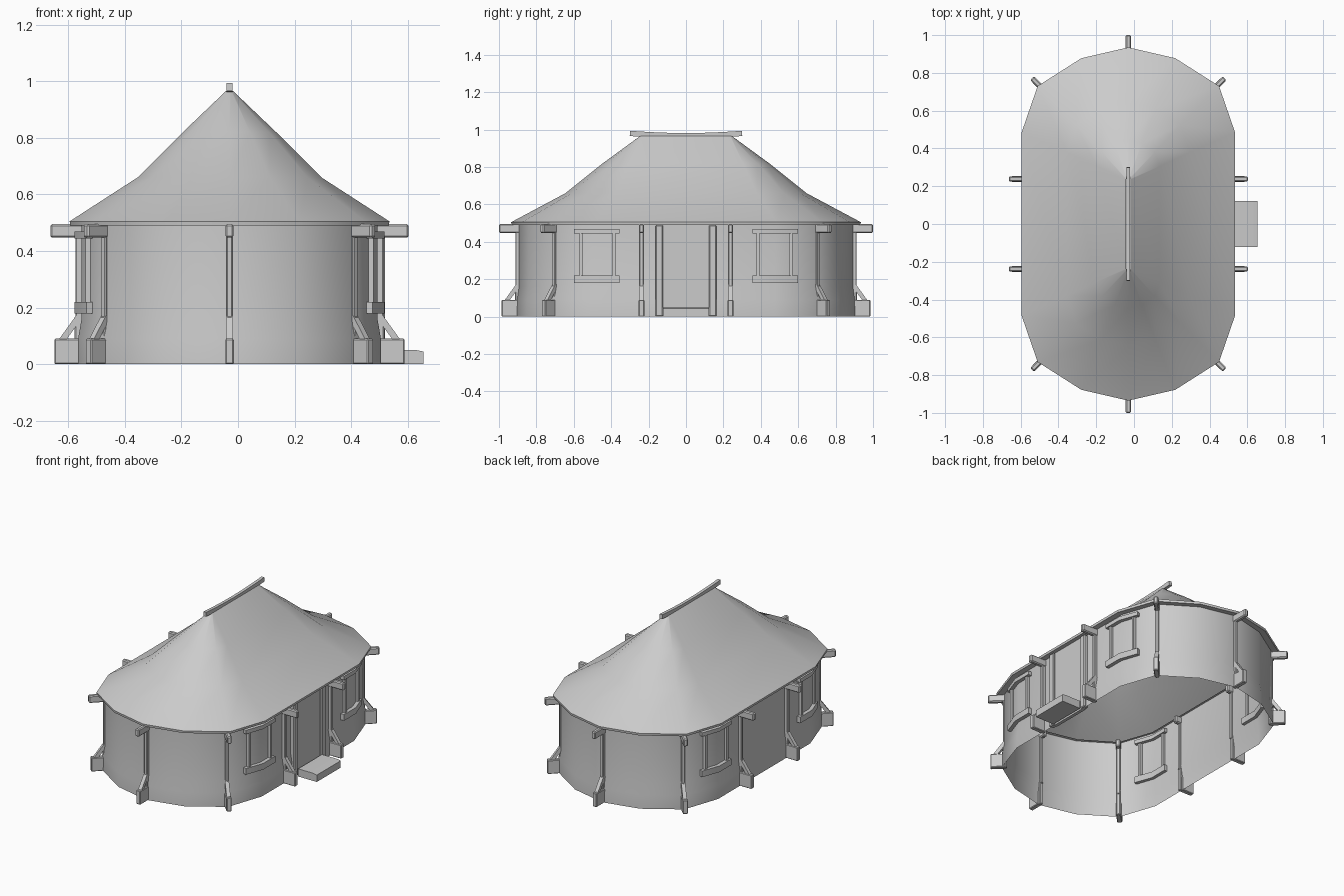
import bpy, bmesh, math
from mathutils import Vector, Matrix

cube = bpy.data.objects.get("Cube")
if cube:
    bpy.data.objects.remove(cube)

CX = -0.03  # building axis, the doorstep shifts it off centre

grey = bpy.data.materials.new("plain_grey")
grey.use_nodes = True
colour = (0.6, 0.6, 0.6, 1)
grey.diffuse_color = colour
grey.node_tree.nodes["Principled BSDF"].inputs["Base Color"].default_value = colour


def finish(bm, name, smooth=None):
    bmesh.ops.recalc_face_normals(bm, faces=bm.faces)
    mesh = bpy.data.meshes.new(name)
    bm.to_mesh(mesh)
    bm.free()
    mesh.materials.append(grey)
    obj = bpy.data.objects.new(name, mesh)
    obj.location.x = CX
    bpy.context.collection.objects.link(obj)
    if smooth:
        bpy.ops.object.select_all(action='DESELECT')
        obj.select_set(True)
        bpy.context.view_layer.objects.active = obj
        bpy.ops.object.shade_smooth_by_angle(angle=math.radians(smooth))
    return obj


def ring(a, s, b, z):
    """Long rounded outline: half width a, straight half length s, end depth b."""
    q = [(1, 0), (0.85, 0.545), (0.44, 0.873), (0, 1)]
    quarter = [(a * x, s + b * y) for x, y in q]
    half = quarter + [(-x, y) for x, y in quarter[-2::-1]]
    return [Vector((x, y, z)) for x, y in half + [(-x, -y) for x, y in half]]


def loft(rings, name, smooth, cap=False, closed=True):
    bm = bmesh.new()
    loops = [[bm.verts.new(p) for p in r] for r in rings]
    n = len(loops[0])
    for lo, hi in zip(loops, loops[1:]):
        for i in range(n if closed else n - 1):
            j = (i + 1) % n
            bm.faces.new((lo[i], lo[j], hi[j], hi[i]))
    if cap:
        bm.faces.new(loops[0])
        bm.faces.new(loops[-1])
    return finish(bm, name, smooth)


def box(name, lo, hi, place=Matrix(), bevel=0.0):
    bm = bmesh.new()
    lo, hi = Vector(lo), Vector(hi)
    bmesh.ops.create_cube(bm, size=1)
    for v in bm.verts:
        v.co = (lo + hi) / 2 + v.co * (hi - lo)
    if bevel:
        bmesh.ops.bevel(bm, geom=bm.edges[:], offset=bevel, segments=1, affect='EDGES')
    bmesh.ops.transform(bm, matrix=place, verts=bm.verts)
    return finish(bm, name)


def bar(name, path, w, h):
    """Rectangular bar swept along a path, w across (level), h tall."""
    rings = []
    for i, p in enumerate(path):
        d = path[min(i + 1, len(path) - 1)] - path[max(i - 1, 0)]
        side = Vector((d.y, -d.x, 0)).normalized() * w / 2
        up = side.cross(d).normalized() * h / 2
        rings.append([p + side + up, p + side - up, p - side - up, p - side + up])
    return loft(rings, name, 30, cap=True)


# Hollow wall with a flared base band
loft([ring(0.535, 0.475, 0.432, 0), ring(0.535, 0.475, 0.43, 0.09),
      ring(0.523, 0.475, 0.42, 0.16), ring(0.523, 0.475, 0.42, 0.5)], "wall", 50)

# Swept tent roof with thin eave
loft([ring(0.51, 0.475, 0.4, 0.495), ring(0.563, 0.485, 0.448, 0.49),
      ring(0.565, 0.485, 0.45, 0.505), ring(0.325, 0.38, 0.265, 0.66),
      ring(0.165, 0.305, 0.14, 0.82), ring(0.012, 0.235, 0.01, 0.966)],
     "roof", 40, cap=False)

# Sagging ridge pole
bar("ridge_pole", [Vector((0, y, 0.968 + 0.13 * y * y)) for y in
                   (-0.3, -0.2, -0.1, 0, 0.1, 0.2, 0.3)], 0.02, 0.028)


# Post, beam end, footing and brace at each support
def support(x, y, angle, label):
    m = Matrix.Translation((x, y, 0)) @ Matrix.Rotation(angle, 4, 'Z')
    box("post_" + label, (-0.02, -0.011, 0.14), (0.01, 0.011, 0.5), m, 0.004)
    box("lower_post_" + label, (-0.015, -0.011, 0), (0.012, 0.011, 0.17), m, 0.004)
    box("beam_end_" + label, (-0.05, -0.014, 0.447), (0.098, 0.014, 0.495), m, 0.006)
    box("footing_" + label, (-0.005, -0.015, 0), (0.084, 0.015, 0.09), m, 0.004)
    bar("brace_" + label, [m @ Vector((0.06, 0, 0.08)), m @ Vector((-0.005, 0, 0.17))],
        0.024, 0.022)


for sy, end in ((-1, "front"), (1, "back")):
    support(0, sy * 0.902, sy * math.pi / 2, end)
    for sx, side in ((-1, "right"), (1, "left")):
        turn = 0 if sx > 0 else math.pi
        support(sx * 0.535, sy * 0.238, turn, f"{side}_{end}")
        support(sx * 0.44, sy * 0.702, math.atan2(sy, sx), f"corner_{side}_{end}")

        # Window frame bent around the wall corner
        def at(y, z):
            x = 0.525 - max(0, y - 0.475) * 0.36
            return Vector((sx * x, sy * y, z))
        tag = f"{side}_{end}"
        bar("window_sill_" + tag, [at(y, 0.2) for y in (0.355, 0.475, 0.59)], 0.045, 0.04)
        bar("window_head_" + tag, [at(y, 0.457) for y in (0.355, 0.475, 0.59)], 0.045, 0.025)
        for y in (0.385, 0.56):
            p = at(y, 0)
            box("window_jamb_" + tag, p + Vector((-0.015, -0.009, 0.21)),
                p + Vector((0.015, 0.009, 0.455)))

# Door panel, frame posts and step
box("door_panel", (0.515, -0.13, 0), (0.537, 0.13, 0.49))
for sy, label in ((-1, "front"), (1, "back")):
    box("door_post_" + label, (0.515, sy * 0.142 - 0.02, 0),
        (0.55, sy * 0.142 + 0.02, 0.49), bevel=0.005)
step = [(0.55, 0), (0.55, 0.05), (0.66, 0.05), (0.685, 0.045), (0.685, 0)]
loft([[Vector((x, y, z)) for x, z in step] for y in (-0.123, 0.123)], "door_step", 30, cap=True)
